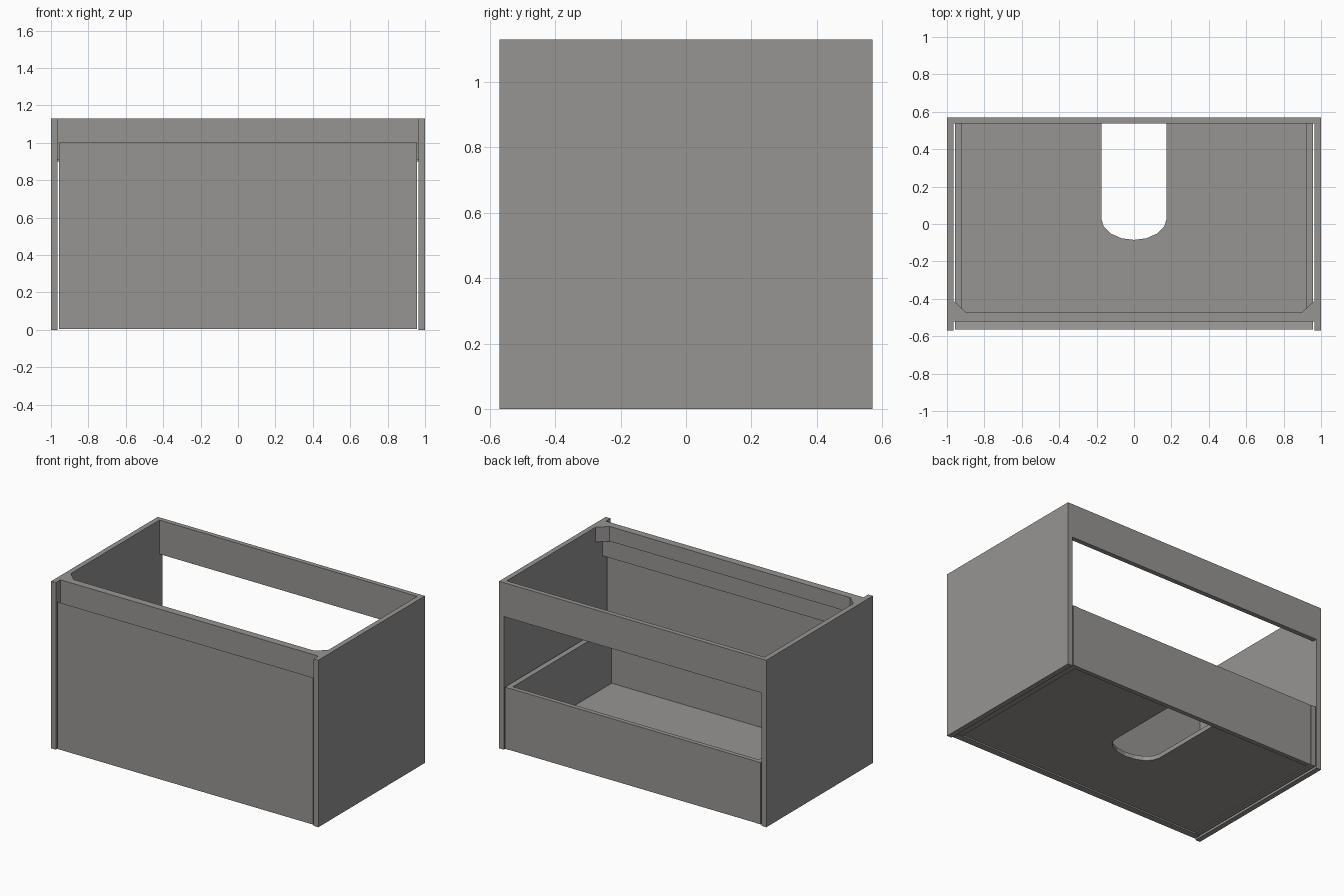
import bpy, bmesh, math

if "Cube" in bpy.data.objects:
    bpy.data.objects.remove(bpy.data.objects["Cube"])

grey = bpy.data.materials.new("warm_grey_panel")
grey.diffuse_color = (0.31, 0.30, 0.293, 1)
grey.use_nodes = True
grey.node_tree.nodes["Principled BSDF"].inputs["Base Color"].default_value = grey.diffuse_color


def prism(name, pts, axis, lo, hi):
    """Extrude a 2D outline along an axis: 'z' uses (x, y), 'x' uses (y, z)."""
    bm = bmesh.new()
    place = (lambda p, h: (p[0], p[1], h)) if axis == 'z' else (lambda p, h: (h, p[0], p[1]))
    a = [bm.verts.new(place(p, lo)) for p in pts]
    b = [bm.verts.new(place(p, hi)) for p in pts]
    bm.faces.new(a[::-1])
    bm.faces.new(b)
    n = len(pts)
    for i in range(n):
        j = (i + 1) % n
        bm.faces.new((a[i], a[j], b[j], b[i]))
    bmesh.ops.recalc_face_normals(bm, faces=bm.faces)
    mesh = bpy.data.meshes.new(name)
    bm.to_mesh(mesh)
    bm.free()
    mesh.materials.append(grey)
    obj = bpy.data.objects.new(name, mesh)
    bpy.context.collection.objects.link(obj)
    return obj


def box(name, x0, x1, y0, y1, z0, z1):
    return prism(name, [(x0, y0), (x1, y0), (x1, y1), (x0, y1)], 'z', z0, z1)


# cabinet sides and drawer sides, left and right
for s, side in ((-1, "left"), (1, "right")):
    a, b = sorted((s * 0.965, s * 1.0))
    box(side + "_cabinet_side", a, b, -0.57, 0.57, 0, 1.13)
    a, b = sorted((s * 0.92, s * 0.957))
    box(side + "_drawer_side", a, b, -0.52, 0.57, 0.008, 0.425)

# rear rail
box("rear_rail", -0.965, 0.965, 0.538, 0.57, 0.9, 1.13)

# front rail: thick top strip with angled corner blocks, thinner board below
prism("front_top_rail", [(-0.965, -0.52), (0.965, -0.52), (0.965, -0.41),
                         (0.9, -0.47), (-0.9, -0.47), (-0.965, -0.41)], 'z', 1.03, 1.13)
box("front_lower_rail", -0.965, 0.965, -0.52, -0.483, 0.91, 1.03)

# drawer front with a top edge sloping back as a finger grip
prism("drawer_front", [(-0.565, 0.005), (-0.52, 0.005), (-0.52, 0.955), (-0.565, 1.0)],
      'x', -0.957, 0.957)

# drawer back
box("drawer_back", -0.92, 0.92, 0.538, 0.568, 0.008, 0.425)

# drawer floor with a round-ended drain cutout
arc = [(0.175 * math.cos(t), 0.03 - 0.115 * math.sin(t))
       for t in (math.pi * i / 8 for i in range(9))]
floor = [(-0.92, 0.538), (-0.92, -0.52), (0.92, -0.52), (0.92, 0.538), (0.175, 0.538)]
prism("drawer_floor", floor + arc + [(-0.175, 0.538)], 'z', 0.015, 0.045)
